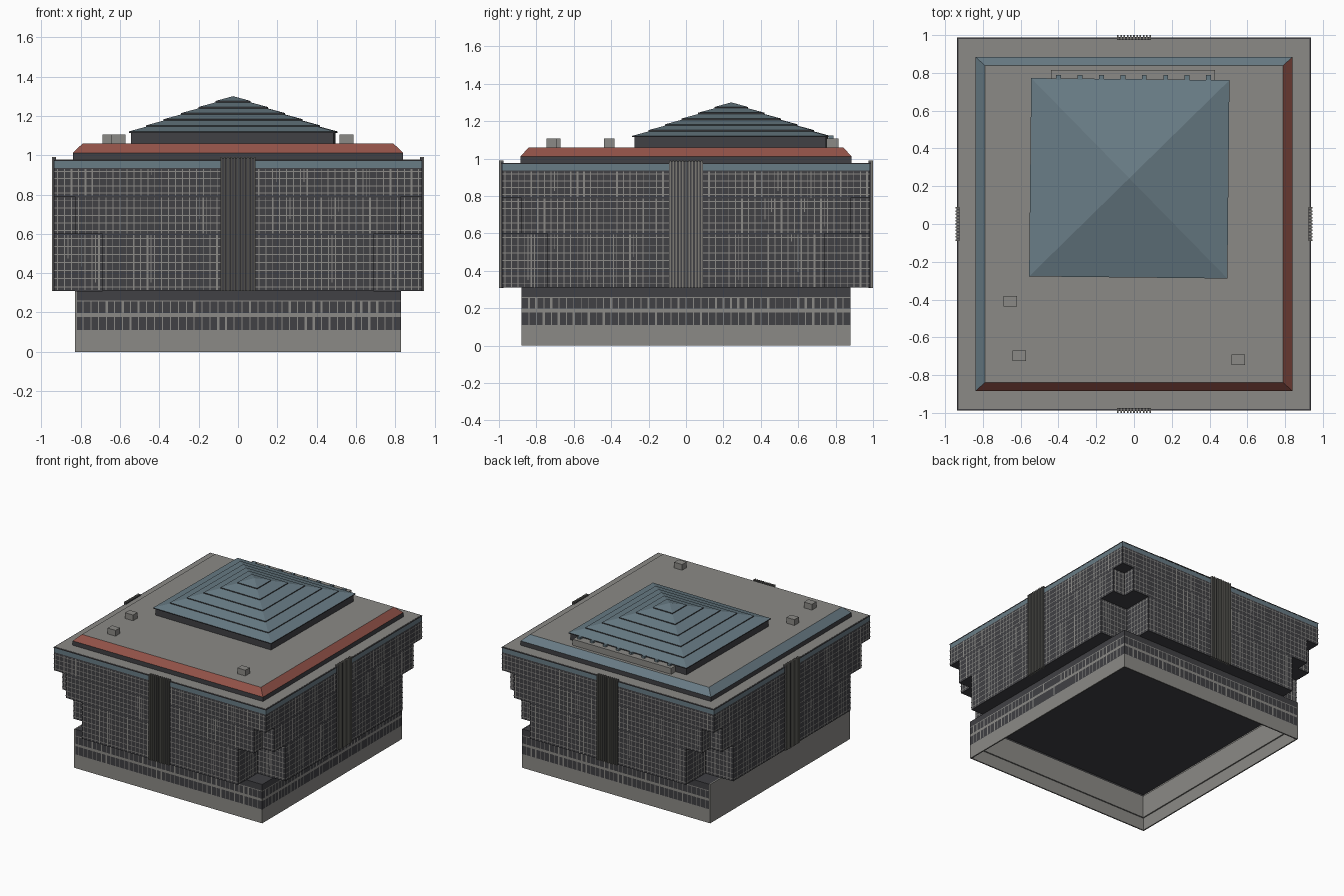
import bpy, bmesh, math, random
from mathutils import Vector, Matrix

random.seed(4)
cube = bpy.data.objects.get("Cube")
if cube:
    bpy.data.objects.remove(cube, do_unlink=True)


def material(name, rgb):
    m = bpy.data.materials.new(name)
    m.use_nodes = True
    m.diffuse_color = (*rgb, 1)
    m.node_tree.nodes["Principled BSDF"].inputs["Base Color"].default_value = (*rgb, 1)
    return m


GREY = material("concrete grey", (0.26, 0.255, 0.24))
DARK = material("dark glass", (0.052, 0.052, 0.058))
BLUE = material("slate blue", (0.14, 0.2, 0.235))
RED = material("brick red", (0.29, 0.085, 0.065))
TAUPE = material("fin taupe", (0.2, 0.195, 0.175))


def finish(name, bm, *mats, normals=True):
    if normals:
        bmesh.ops.recalc_face_normals(bm, faces=bm.faces)
    me = bpy.data.meshes.new(name)
    bm.to_mesh(me)
    bm.free()
    for m in mats:
        me.materials.append(m)
    ob = bpy.data.objects.new(name, me)
    bpy.context.collection.objects.link(ob)
    return ob


def rect(x, y):
    return [(x, -y), (x, y), (-x, y), (-x, -y)]


def cross(x, y, a, b):
    """Rectangle x, y with square notches whose inner corners are at a, b."""
    quarter = [(x, b), (a, b), (a, y)]
    left = [(-px, py) for px, py in reversed(quarter)]
    top = quarter + left
    return top + [(-px, -py) for px, py in top]


def loft(bm, low, z0, high, z1):
    r0 = [bm.verts.new((*p, z0)) for p in low]
    r1 = [bm.verts.new((*p, z1)) for p in high]
    n = len(low)
    for i in range(n):
        bm.faces.new((r0[i], r0[(i + 1) % n], r1[(i + 1) % n], r1[i]))
    bm.faces.new(r0[::-1])
    bm.faces.new(r1)


def prism(name, pts, z0, z1, mat, high=None):
    bm = bmesh.new()
    loft(bm, pts, z0, high or pts, z1)
    return finish(name, bm, mat)


def add_box(bm, x0, x1, y0, y1, z0, z1):
    mat = Matrix.Translation(((x0 + x1) / 2, (y0 + y1) / 2, (z0 + z1) / 2)) @ \
        Matrix.Diagonal((x1 - x0, y1 - y0, z1 - z0, 1))
    bmesh.ops.create_cube(bm, size=1, matrix=mat)


def box(name, *dims, mat):
    bm = bmesh.new()
    add_box(bm, *dims)
    return finish(name, bm, mat)


def strip(bm, p, q, s0, s1, z0, z1, lift=0.003):
    """Flat plate on the wall p-q, from s0 to s1 along it."""
    p, q = Vector(p), Vector(q)
    d = (q - p).normalized()
    o = p + Vector((d.y, -d.x)) * lift
    a, b = o + d * s0, o + d * s1
    bm.faces.new([bm.verts.new((v.x, v.y, z)) for v, z in ((a, z0), (b, z0), (b, z1), (a, z1))])


def edges(pts):
    return zip(pts, pts[1:] + pts[:1])


# Main body storeys with stepped corner notches and a mullion grid
X, Y = 0.935, 0.985
storeys = [("lower", cross(X, Y, 0.69, 0.74), 0.31, 0.598, 7),
           ("middle", cross(X, Y, 0.83, 0.88), 0.598, 0.79, 5),
           ("upper", rect(X, Y), 0.79, 0.935, 4)]
for name, pts, z0, z1, rows in storeys:
    prism(name + "_storey", pts, z0, z1, DARK)
    bm = bmesh.new()
    step = (z1 - z0) / rows
    for p, q in edges(pts):
        length = (Vector(q) - Vector(p)).length
        for r in range(rows):
            z = z0 + step * (r + 0.5)
            strip(bm, p, q, 0, length, z - 0.0025, z + 0.0025)
        count = max(2, round(length / 0.035))
        for i in range(count):
            s = length * (i + 0.5) / count
            w = 0.0045 if random.random() < 0.15 else 0.0022
            strip(bm, p, q, s - w, s + w, z0 + 0.004, z1 - 0.004)
            # occasional extra half-bay mullions
            if random.random() < 0.15 and i < count - 1:
                s += length / count / 2
                k = random.randrange(rows)
                strip(bm, p, q, s - 0.002, s + 0.002, z0 + step * k, z1 - 0.004)
    finish(name + "_mullions", bm, GREY, normals=False)

# Base: hollow plinth, glazed band, and one plain wall on the right
BX, BY, T = 0.83, 0.88, 0.01


def wall_ring(name, x, y, z0, z1, mats):
    sides = [("left", (x - T, x, -y, y)), ("right", (-x, -x + T, -y, y)),
             ("front", (-x + T, x - T, -y, -y + T)), ("back", (-x + T, x - T, y - T, y))]
    for side, dims in sides:
        box(f"{name}_{side}", *dims, z0, z1, mat=mats.get(side, mats["all"]))


wall_ring("plinth", BX, BY, 0, 0.11, {"all": GREY})
wall_ring("base_glazing", BX, BY, 0.11, 0.31, {"all": DARK, "right": GREY})
wall_ring("base_lining", BX - T, BY - T, 0.1, 0.28, {"all": GREY})
box("base_ceiling", -BX + T, BX - T, -BY + T, BY - T, 0.297, 0.309, mat=DARK)
bm = bmesh.new()
for p, q in edges(rect(BX, BY)):
    if p[0] < 0 and q[0] < 0:
        continue
    length = (Vector(q) - Vector(p)).length
    strip(bm, p, q, 0, length, 0.178, 0.197)
    strip(bm, p, q, 0, length, 0.255, 0.261)
    count = round(length / 0.04)
    for i in range(1, count):
        s = length * i / count
        for z0, z1 in ((0.11, 0.178), (0.197, 0.255)):
            w = random.choice((0.0025, 0.0025, 0.0025, 0.006))
            strip(bm, p, q, s - w, s + w, z0, z1)
finish("base_mullions", bm, GREY, normals=False)

# Central ribbed pilaster on every side
for k, (side, dist) in enumerate((("front", Y), ("left", X), ("back", Y), ("right", X))):
    back, ribs = bmesh.new(), bmesh.new()
    depth = 0.015 if dist == Y else 0.011
    add_box(back, -0.09, 0.09, -dist - 0.005, -dist + 0.01, 0.309, 0.985)
    for i in range(11):
        x = -0.085 + 0.017 * i
        add_box(ribs, x - 0.004, x + 0.004, -dist - depth, -dist + 0.01, 0.308, 0.99)
    for ob in (finish(side + "_pilaster", back, DARK), finish(side + "_pilaster_ribs", ribs, TAUPE)):
        ob.data.transform(Matrix.Rotation(k * math.pi / 2, 4, "Z"))

# Eaves band, terrace and dark rim
prism("eaves_band", rect(X, Y), 0.935, 0.972, BLUE)
prism("terrace_rim", rect(X + 0.002, Y + 0.002), 0.97, 0.975, DARK)
prism("terrace", rect(X - 0.006, Y - 0.006), 0.972, 0.977, GREY)

# Attic with sloping trim: red on front and left, blue on back and right
prism("attic_wall", rect(0.84, 0.885), 0.977, 1.012, DARK)
bm = bmesh.new()
loft(bm, rect(0.84, 0.885), 1.012, rect(0.79, 0.84), 1.06)
bmesh.ops.recalc_face_normals(bm, faces=bm.faces)
for f in bm.faces:
    n = f.normal
    if abs(n.z) < 0.9:
        f.material_index = 1 if n.x > 0.3 or n.y < -0.3 else 2
finish("attic_roof", bm, GREY, RED, BLUE)

# Penthouse with lapped pyramid roof, turned very slightly
place = Matrix.Translation((-0.025, 0.242, 0)) @ Matrix.Rotation(math.radians(-0.6), 4, "Z")
prism("penthouse_wall", rect(0.515, 0.512), 1.06, 1.116, DARK).data.transform(place)
bm = bmesh.new()
tiers, z0, rise = 6, 1.114, 0.031
for i in range(tiers):
    h0 = 0.525 * (1 - i / tiers)
    h1 = max(0.525 * (1 - (i + 1) / tiers), 0.001)
    z = z0 + rise * i
    loft(bm, rect(h0, h0), z, rect(h0, h0), z + 0.007)
    loft(bm, rect(h0, h0), z + 0.007, rect(h1, h1), z + rise)
bmesh.ops.recalc_face_normals(bm, faces=bm.faces)
for f in bm.faces:
    f.material_index = int(abs(f.normal.z) < 0.1)
finish("penthouse_roof", bm, BLUE, DARK).data.transform(place)

# Service duct with posts behind the penthouse
box("service_duct", -0.44, 0.43, 0.75, 0.815, 1.06, 1.108, mat=GREY)
bm = bmesh.new()
for i in range(8):
    x = -0.4 + 0.1136 * i
    add_box(bm, x - 0.013, x + 0.013, 0.762, 0.788, 1.1, 1.124)
finish("duct_posts", bm, BLUE)

# Rooftop boxes
for i, (x, y) in enumerate(((-0.655, -0.41), (-0.608, -0.698), (0.552, -0.718))):
    box(f"roof_box_{i + 1}", x - 0.035, x + 0.035, y - 0.028, y + 0.028, 1.06, 1.106, mat=GREY)
